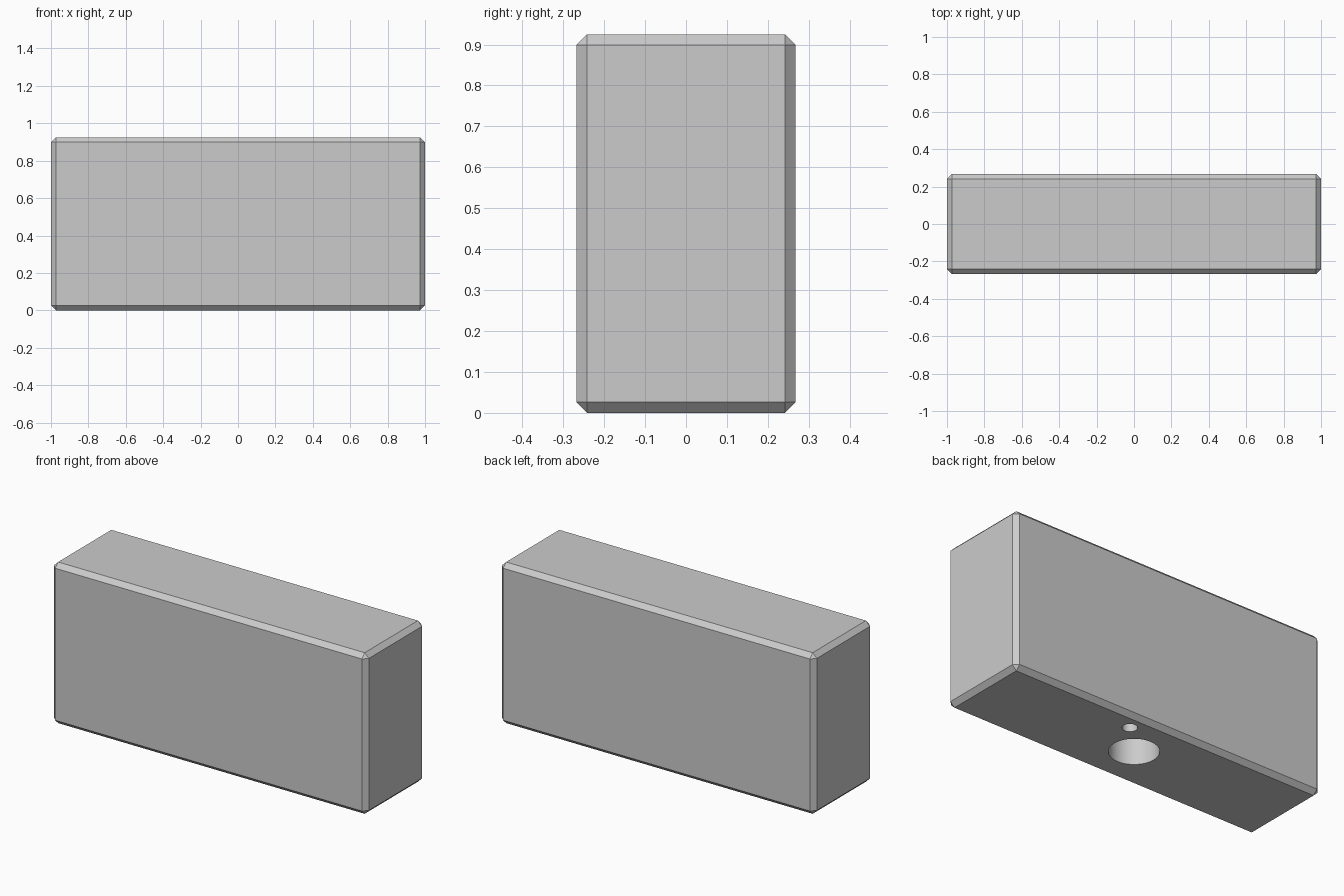
import bpy, math

if "Cube" in bpy.data.objects:
    bpy.data.objects.remove(bpy.data.objects["Cube"])

W, D, H, CHAMFER = 2.0, 0.535, 0.925, 0.026


def activate(obj):
    bpy.ops.object.select_all(action='DESELECT')
    obj.select_set(True)
    bpy.context.view_layer.objects.active = obj


def apply_modifier(obj, mod):
    activate(obj)
    bpy.ops.object.modifier_apply(modifier=mod.name)


def drill(obj, name, x, y, radius, depth):
    """Cut a blind round hole upward into the underside."""
    bpy.ops.mesh.primitive_cylinder_add(vertices=64, radius=radius, depth=depth + 0.1,
                                        location=(x, y, (depth - 0.1) / 2))
    cutter = bpy.context.object
    cutter.name = name
    cutter.hide_render = True
    mod = obj.modifiers.new(name, 'BOOLEAN')
    mod.operation = 'DIFFERENCE'
    mod.solver = 'EXACT'
    mod.object = cutter
    apply_modifier(obj, mod)
    bpy.data.objects.remove(cutter)


# Chamfered block
bpy.ops.mesh.primitive_cube_add(size=1, location=(0, 0, H / 2))
block = bpy.context.object
block.name = "block"
block.scale = (W, D, H)
bpy.ops.object.transform_apply(location=True, rotation=False, scale=True)
bevel = block.modifiers.new("chamfer", 'BEVEL')
bevel.width = CHAMFER
bevel.segments = 1
apply_modifier(block, bevel)

# Mounting hole and locating pin hole in the underside
drill(block, "mounting_hole", 0, 0, 0.129, 0.4)
drill(block, "pin_hole", 0.17, 0.17, 0.039, 0.2)

# Smooth hole walls, flat chamfers
activate(block)
bpy.ops.object.shade_smooth_by_angle(angle=math.radians(20))
